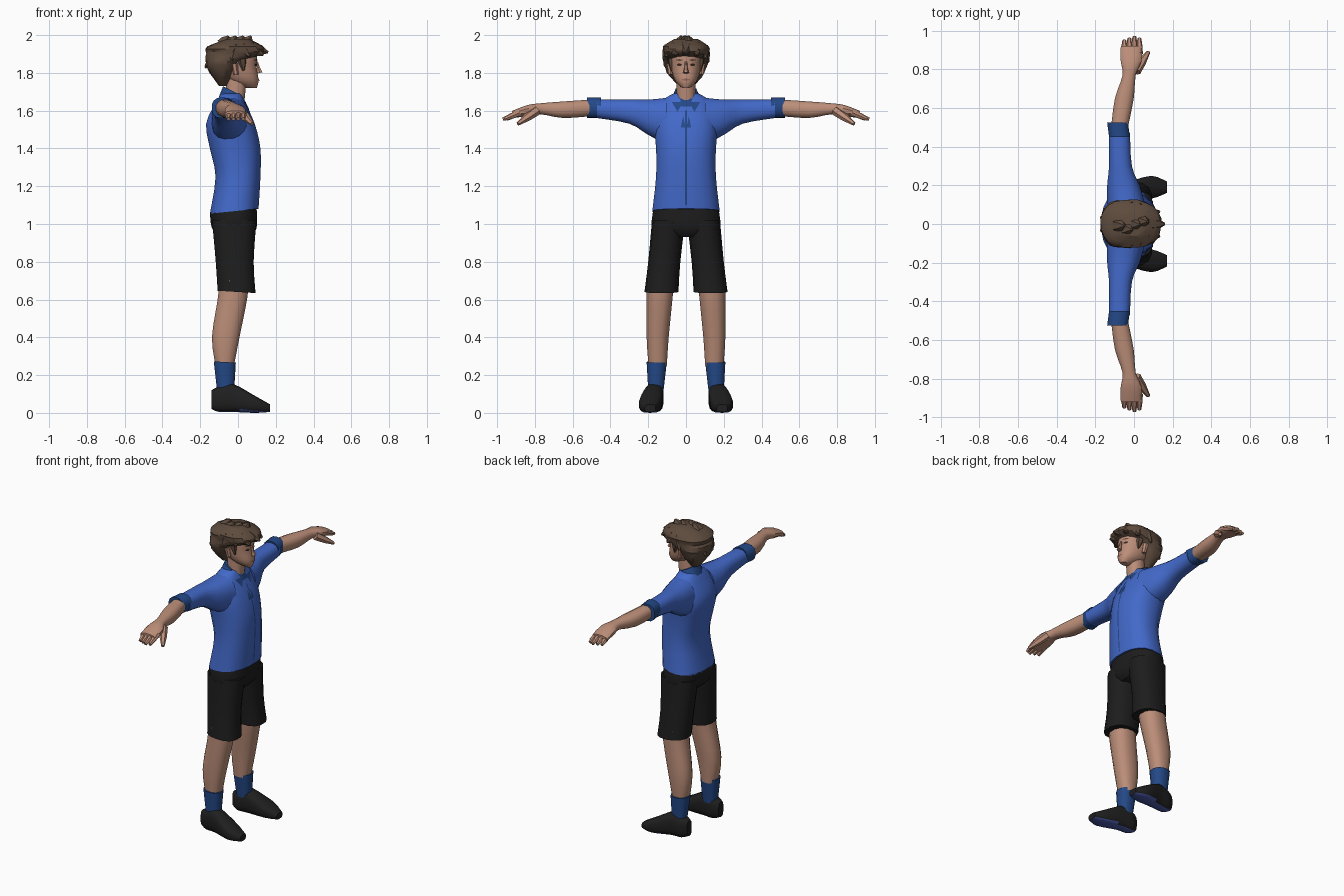
import bpy, bmesh, math, random
from mathutils import Vector
from mathutils.bvhtree import BVHTree

random.seed(4)
cube = bpy.data.objects.get("Cube")
if cube:
    bpy.data.objects.remove(cube, do_unlink=True)


def material(name, red, green, blue):
    mat = bpy.data.materials.new(name)
    mat.use_nodes = True
    mat.diffuse_color = (red, green, blue, 1)
    node = next(n for n in mat.node_tree.nodes if n.type == 'BSDF_PRINCIPLED')
    node.inputs["Base Color"].default_value = (red, green, blue, 1)
    return mat


SKIN = material("skin", .5, .27, .19)
SHIRT = material("shirt blue", .055, .14, .58)
TRIM = material("trim blue", .017, .065, .24)
BLACK = material("shorts black", .012, .012, .012)
SHOE = material("shoe black", .014, .014, .015)
SOLE = material("sole blue", .06, .09, .35)
HAIR = material("hair brown", .11, .07, .047)
DARK = material("eye dark", .04, .02, .015)
LIPS = material("lip brown", .3, .13, .1)


def finish(name, bm, materials, angle=40):
    mesh = bpy.data.meshes.new(name)
    bm.to_mesh(mesh)
    bm.free()
    part = bpy.data.objects.new(name, mesh)
    bpy.context.collection.objects.link(part)
    for mat in materials:
        mesh.materials.append(mat)
    bpy.ops.object.select_all(action='DESELECT')
    part.select_set(True)
    bpy.context.view_layer.objects.active = part
    bpy.ops.object.shade_smooth_by_angle(angle=math.radians(angle))
    return part


def bridge(bm, rings):
    """Join rings of points into a closed, capped skin."""
    rings = [[bm.verts.new(point) for point in ring] for ring in rings]
    for lower, upper in zip(rings, rings[1:]):
        for i in range(len(lower)):
            bm.faces.new((lower[i - 1], lower[i], upper[i], upper[i - 1]))
    bm.faces.new(rings[0])
    bm.faces.new(rings[-1])
    bmesh.ops.recalc_face_normals(bm, faces=bm.faces[:])
    bm.normal_update()


def both(half):
    return (-half, half)


def smoothed(keys, steps):
    """Curve through the key rows, with extra rows between them."""
    rows = []
    for i in range(len(keys) - 1):
        before, after = keys[max(i - 1, 0)], keys[min(i + 2, len(keys) - 1)]
        for k in range(steps):
            t = k / steps
            rows.append([b + t / 2 * (c - a + t * (2 * a - 5 * b + 4 * c - d + t * (3 * (b - c) + d - a)))
                         for a, b, c, d in zip(before, keys[i], keys[i + 1], after)])
    return rows + [keys[-1]]


def loft(name, mat, sections, side=1, count=14, power=2.4, ragged=0, angle=40, sole=None):
    """Each section gives its place on one axis and its extent on the other two."""
    along = next(axis for axis in 'xyz' if not isinstance(sections[0][axis], tuple))
    across = [axis for axis in 'xyz' if axis != along]
    keys = [(s[along], *s[across[0]], *s[across[1]], s.get('tilt', 0)) for s in sections]
    rings = []
    for place, a_min, a_max, b_min, b_max, tilt in smoothed(keys, 3):
        ring = []
        for i in range(count):
            turn = math.tau * (i + .5) / count
            c, s = math.cos(turn), math.sin(turn)
            grow = 1 + random.uniform(-ragged, ragged)
            a = (a_min + a_max) / 2 + grow * (a_max - a_min) / 2 * math.copysign(abs(c) ** (2 / power), c)
            b = (b_min + b_max) / 2 + grow * (b_max - b_min) / 2 * math.copysign(abs(s) ** (2 / power), s)
            at = {along: place + tilt * a, across[0]: a, across[1]: b}
            ring.append((at['x'], at['y'] * side, at['z']))
        rings.append(ring)
    bm = bmesh.new()
    bridge(bm, rings)
    if sole:
        for face in bm.faces:
            face.material_index = int(face.normal.z < -.75)
    return finish(name, bm, [mat, sole] if sole else [mat], angle)


def taper(name, mat, start, end, thick, thin, side=1, count=6):
    start, end = (Vector((x, y * side, z)) for x, y, z in (start, end))
    turn = (end - start).to_track_quat('Z', 'Y')
    rings = []
    for t in (0, .5, 1):
        radius = thick + (thin - thick) * t * t
        rings.append([start.lerp(end, t) + turn @ Vector((radius * math.cos(a), radius * math.sin(a), 0))
                      for a in (math.tau * i / count for i in range(count))])
    bm = bmesh.new()
    bridge(bm, rings)
    return finish(name, bm, [mat])


def oval(t):
    return math.sqrt(max(t * (1 - t), 0)) * 2


def patch(name, mat, target, y, z, width, height, side=1, shape=oval, steps=6):
    """Thin painted patch laid on the front of a part."""
    mesh = target.data
    tree = BVHTree.FromPolygons([v.co for v in mesh.vertices], [f.vertices[:] for f in mesh.polygons])
    bm = bmesh.new()
    rows = []
    for i in range(steps + 1):
        t = i / steps
        reach = side * width / 2 * max(shape(t), .05)
        row = []
        for k in (-1, 0, 1):
            aim = Vector((1, y * side + k * reach, z + height * (t - .5)))
            hit = tree.ray_cast(aim, Vector((-1, 0, 0)))[0]
            row.append(bm.verts.new(hit + Vector((.004, 0, 0))))
        rows.append(row[::side])
    for lower, upper in zip(rows, rows[1:]):
        for k in range(2):
            bm.faces.new((lower[k], lower[k + 1], upper[k + 1], upper[k]))
    return finish(name, bm, [mat])


# Shirt body, neck and collar
shirt = loft("shirt_body", SHIRT, [
    dict(x=(-.15, .11), y=both(.18), z=1.07, tilt=.1),
    dict(x=(-.12, .12), y=both(.16), z=1.25),
    dict(x=(-.15, .12), y=both(.16), z=1.4),
    dict(x=(-.17, .09), y=both(.17), z=1.53),
    dict(x=(-.12, .04), y=both(.14), z=1.64),
    dict(x=(-.09, .02), y=both(.07), z=1.69)], count=20)
patch("shirt_placket", TRIM, shirt, 0, 1.35, .008, .5, shape=lambda t: 1, steps=12)
loft("neck", SKIN, [dict(x=(-.07, .03), y=both(.05), z=1.6), dict(x=(-.06, .05), y=both(.05), z=1.8)])
loft("collar", TRIM, [
    dict(x=(-.11, .05), y=both(.09), z=1.63, tilt=-.2),
    dict(x=(-.08, .03), y=both(.06), z=1.69, tilt=-.5)])

# Head and face
head = loft("head", SKIN, [
    dict(x=(.04, .1), y=both(.02), z=1.72),
    dict(x=(-.05, .11), y=both(.06), z=1.76),
    dict(x=(-.11, .1), y=both(.08), z=1.83),
    dict(x=(-.1, .1), y=both(.08), z=1.9),
    dict(x=(-.06, .06), y=both(.05), z=1.95)], count=18, power=2.2)
taper("nose", SKIN, (.1, 0, 1.86), (.115, 0, 1.8), .006, .016)
patch("mouth", LIPS, head, 0, 1.764, .045, .012)

# Wavy hair: a ragged mass with tufts around it and on top
loft("hair", HAIR, [
    dict(x=(-.1, -.06), y=both(.04), z=1.73),
    dict(x=(-.15, -.02), y=both(.1), z=1.8),
    dict(x=(-.17, .02), y=both(.12), z=1.86),
    dict(x=(-.17, .13), y=both(.12), z=1.9),
    dict(x=(-.16, .13), y=both(.12), z=1.94),
    dict(x=(-.06, .06), y=both(.06), z=1.98)], count=20, ragged=.04, angle=30)
for i in range(11):
    turn = math.tau * i / 11
    c, s = math.cos(turn), math.sin(turn)
    drop = random.uniform(0, .03)
    taper(f"hair_tuft_{i + 1}", HAIR, (.08 * c, .08 * s, 1.93),
          (.17 * c - .01, .12 * s, 1.88 + .04 * c - drop), .04, .006)
for i in range(4):
    x, y = .04 * i - .08, random.uniform(-.04, .04)
    taper(f"hair_top_tuft_{i + 1}", HAIR, (x, y, 1.95), (x + .03, y, 1.995), .04, .006)

# Shorts seat
loft("shorts_seat", BLACK, [
    dict(x=(-.1, .07), y=both(.1), z=.93),
    dict(x=(-.14, .1), y=both(.18), z=.98),
    dict(x=(-.15, .1), y=both(.175), z=1.075, tilt=.1)], count=20)

for side, tag in ((1, "left"), (-1, "right")):
    # Face and collar details
    patch(f"{tag}_eye", DARK, head, .035, 1.843, .026, .014, side)
    patch(f"{tag}_eyebrow", HAIR, head, .035, 1.868, .036, .009, side)
    taper(f"{tag}_ear", SKIN, (-.01, .08, 1.79), (-.02, .085, 1.85), .014, .018, side)
    taper(f"{tag}_sideburn", HAIR, (.015, .07, 1.9), (.03, .075, 1.81), .03, .005, side)
    patch(f"{tag}_collar_point", TRIM, shirt, .045, 1.62, .06, .05, side, shape=lambda t: t)
    patch(f"{tag}_neck_tab", TRIM, shirt, .015, 1.54, .025, .06, side, shape=lambda t: 1 - t)

    # Sleeve, cuff and forearm
    loft(f"{tag}_sleeve", SHIRT, [
        dict(x=(-.14, .06), y=.1, z=(1.42, 1.67)),
        dict(x=(-.14, .03), y=.2, z=(1.47, 1.66)),
        dict(x=(-.13, -.01), y=.3, z=(1.53, 1.66)),
        dict(x=(-.13, -.02), y=.47, z=(1.56, 1.66))], side, count=16)
    loft(f"{tag}_cuff", TRIM, [
        dict(x=(-.13, -.02), y=.45, z=(1.56, 1.67)),
        dict(x=(-.14, -.03), y=.525, z=(1.56, 1.67))], side)
    loft(f"{tag}_forearm", SKIN, [
        dict(x=(-.12, -.03), y=.5, z=(1.57, 1.66)),
        dict(x=(-.1, 0), y=.65, z=(1.56, 1.65)),
        dict(x=(-.06, .01), y=.77, z=(1.58, 1.64)),
        dict(x=(-.07, .04), y=.84, z=(1.57, 1.63)),
        dict(x=(-.07, .04), y=.92, z=(1.56, 1.6))], side, count=12)

    # Fingers and thumb
    for i in range(4):
        x = .026 * i - .05
        reach = .97 - .01 * abs(i - 2)
        taper(f"{tag}_finger_{i + 1}", SKIN, (x, .88, 1.59), (x, reach, 1.555), .018, .01, side)
    taper(f"{tag}_thumb", SKIN, (.01, .79, 1.6), (.075, .89, 1.53), .026, .01, side)

    # Shorts leg, shin and sock
    loft(f"{tag}_shorts_leg", BLACK, [
        dict(x=(-.11, .095), y=(.04, .22), z=.64, tilt=-.06),
        dict(x=(-.12, .085), y=(.03, .2), z=.8),
        dict(x=(-.14, .1), y=(.004, .18), z=1.02)], side)
    loft(f"{tag}_shin", SKIN, [
        dict(x=(-.12, -.02), y=(.1, .2), z=.25),
        dict(x=(-.14, .01), y=(.09, .21), z=.4),
        dict(x=(-.11, .05), y=(.07, .21), z=.6),
        dict(x=(-.1, .06), y=(.06, .21), z=.7)], side, count=12)
    loft(f"{tag}_sock", TRIM, [
        dict(x=(-.11, -.02), y=(.12, .2), z=.1),
        dict(x=(-.13, -.01), y=(.1, .21), z=.265, tilt=-.06)], side, count=12)

    # Shoe with coloured underside
    loft(f"{tag}_shoe", SHOE, [
        dict(x=-.14, y=(.14, .19), z=(.02, .12)),
        dict(x=-.1, y=(.12, .21), z=(.005, .14)),
        dict(x=-.03, y=(.12, .22), z=(.005, .155)),
        dict(x=.09, y=(.13, .25), z=(0, .09)),
        dict(x=.17, y=(.16, .22), z=(.005, .045))], side, power=3, sole=SOLE)
